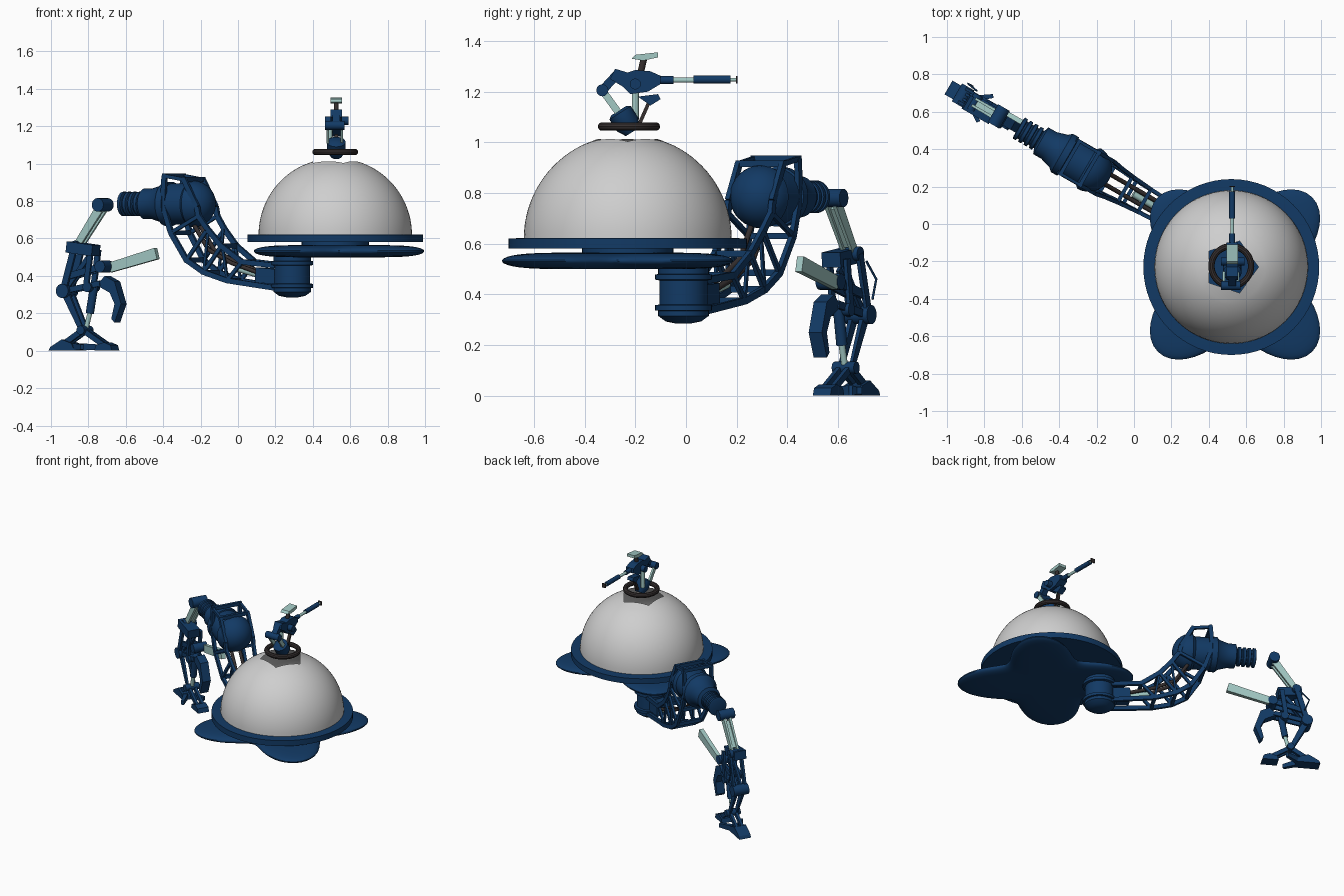
import bpy, bmesh, math
from mathutils import Vector, Matrix

cube = bpy.data.objects.get("Cube")
if cube:
    bpy.data.objects.remove(cube, do_unlink=True)


def material(name, rgb):
    m = bpy.data.materials.new(name)
    m.use_nodes = True
    m.diffuse_color = (*rgb, 1)
    m.node_tree.nodes["Principled BSDF"].inputs["Base Color"].default_value = (*rgb, 1)
    return m


NAVY = material("navy blue", (0.006, 0.042, 0.13))
GREY = material("light grey", (0.62, 0.62, 0.62))
TEAL = material("pale teal", (0.36, 0.58, 0.55))
DARK = material("dark brown", (0.035, 0.028, 0.028))


def finish(name, bm, mat, smooth=True):
    bmesh.ops.recalc_face_normals(bm, faces=bm.faces)
    me = bpy.data.meshes.new(name)
    bm.to_mesh(me)
    bm.free()
    me.materials.append(mat)
    ob = bpy.data.objects.new(name, me)
    bpy.context.collection.objects.link(ob)
    if smooth:
        bpy.ops.object.select_all(action='DESELECT')
        ob.select_set(True)
        bpy.context.view_layer.objects.active = ob
        bpy.ops.object.shade_smooth_by_angle(angle=math.radians(35))
    return ob


def axes(a, b, side=None):
    """Frame at a whose z runs to b and whose x lies along side."""
    z = (b - a).normalized()
    side = side or (Vector((1, 0, 0)) if abs(z.x) < 0.9 else Vector((0, 1, 0)))
    y = z.cross(side).normalized()
    m = Matrix((y.cross(z), y, z)).transposed().to_4x4()
    m.translation = a
    return m


def lathe(name, a, b, profile, mat, n=32, rule=None):
    """Spin (radius, height) points about the axis from a towards b."""
    bm = bmesh.new()
    rings = []
    for i, (r, h) in enumerate(profile):
        ring = []
        for k in range(n):
            t = math.tau * k / n
            rr, hh = rule(i, t, r, h) if rule else (r, h)
            ring.append(bm.verts.new((rr * math.cos(t), rr * math.sin(t), hh)))
        rings.append(ring)
    for lo, hi in zip(rings, rings[1:]):
        for k in range(n):
            j = (k + 1) % n
            bm.faces.new((lo[k], lo[j], hi[j], hi[k]))
    if name != "dome":
        bm.faces.new(rings[0][::-1])
        bm.faces.new(rings[-1])
    bm.transform(axes(a, b))
    return finish(name, bm, mat)


def rod(name, a, b, r, mat=NAVY, r2=None, n=12):
    return lathe(name, a, b, [(r, 0), (r2 or r, (b - a).length)], mat, n)


def beam(name, a, b, wide, deep, mat=NAVY, side=None, taper=1):
    """Box from a to b, wide along side, tapering towards b."""
    bm = bmesh.new()
    bmesh.ops.create_cube(bm, size=1)
    for v in bm.verts:
        k = taper if v.co.z > 0 else 1
        v.co = (v.co.x * wide * k, v.co.y * deep * k, (v.co.z + 0.5) * (b - a).length)
    bm.transform(axes(a, b, side))
    return finish(name, bm, mat, False)


def plate(name, pts, thick, side, mat=NAVY):
    """Flat outline given a thickness along side."""
    bm = bmesh.new()
    f = bm.faces.new([bm.verts.new(p - side * thick / 2) for p in pts])
    new = bmesh.ops.extrude_face_region(bm, geom=[f])["geom"]
    bmesh.ops.translate(bm, vec=side * thick, verts=[v for v in new if isinstance(v, bmesh.types.BMVert)])
    return finish(name, bm, mat, False)


def tube(name, pts, r, mat=NAVY):
    cu = bpy.data.curves.new(name, 'CURVE')
    cu.dimensions = '3D'
    cu.bevel_depth = r
    cu.bevel_resolution = 1
    cu.use_fill_caps = True
    sp = cu.splines.new('POLY')
    sp.points.add(len(pts) - 1)
    for p, q in zip(sp.points, pts):
        p.co = (*q, 1)
    cu.materials.append(mat)
    ob = bpy.data.objects.new(name, cu)
    bpy.context.collection.objects.link(ob)


UP = Vector((0, 0, 1))
X = Vector((1, 0, 0))

# Dome with a five-sided opening, on a round rim
C = Vector((0.52, -0.23, 0.62))
R = 0.41


def opening(i, t, r, h):
    if i == 0:
        r = 0.118 / math.cos((t % (math.tau / 5)) - math.pi / 5)
        h = math.sqrt(R * R - r * r)
    return r, h


steps = [math.radians(a) for a in range(22, 91, 4)]
lathe("dome", C, C + UP, [(R * math.sin(a), R * math.cos(a)) for a in steps], GREY, 80, opening)
lathe("dome_rim", C, C + UP, [(0.47, -0.04), (0.47, 0), (0.40, 0.003)], NAVY, 64)
rod("rim_hub", C - UP * 0.08, C - UP * 0.03, 0.18, n=40)

# Four-lobed cushion below the rim
L = Vector((0.54, -0.27, 0.532))
bulge = [(math.sin(a), -0.033 * math.cos(a)) for a in [0.1 + 0.196 * k for k in range(16)]]
flat = [(r ** 0.35, h) for r, h in bulge]
lathe("lobed_base", L, L + UP, flat, NAVY, 96,
      lambda i, t, r, h: (r * (0.46 - 0.125 * math.cos(4 * t)), h))

# Pivot drum
D = Vector((0.29, -0.01, 0))
lathe("pivot_drum", D, D + UP, [(0.03, 0.285), (0.07, 0.293), (0.1, 0.315), (0.1, 0.335), (0.112, 0.337),
      (0.112, 0.357), (0.095, 0.36), (0.095, 0.455), (0.112, 0.458), (0.112, 0.478), (0.1, 0.48), (0.1, 0.52)], NAVY, 40)

# Arm frame: s runs out along the arm, t across it
OUT = Vector((-math.cos(math.pi / 6), 0.5, 0))
SIDE = Vector((-0.5, -math.cos(math.pi / 6), 0))


def P(s, z, t=0.0):
    return D + OUT * s + SIDE * t + UP * z


# Open cage of the arm
outer = [(0.07, 0.335), (0.36, 0.375), (0.5, 0.42), (0.6, 0.485), (0.69, 0.63), (0.74, 0.78), (0.73, 0.935)]
inner = [(0.07, 0.455), (0.27, 0.475), (0.39, 0.56), (0.47, 0.65), (0.52, 0.72), (0.53, 0.77), (0.61, 0.915)]
widths = [0.06, 0.07, 0.08, 0.09, 0.1, 0.1, 0.1]
for sgn, tag in ((1, "right"), (-1, "left")):
    for rail, label in ((outer, "outer"), (inner, "inner")):
        pts = [P(s, z, sgn * w) for (s, z), w in zip(rail, widths)]
        for a, b in zip(pts, pts[1:]):
            beam(f"{label}_rail_{tag}", a, b, 0.02, 0.028, NAVY, SIDE)
    for i in (1, 2, 3, 4, 6):
        beam(f"cage_strut_{tag}", P(*outer[i], sgn * widths[i]), P(*inner[i], sgn * widths[i]), 0.016, 0.02, NAVY, SIDE)
    for i in (1, 2):
        beam(f"cage_brace_{tag}", P(*outer[i], sgn * widths[i]), P(*inner[i + 1], sgn * widths[i]), 0.012, 0.014, NAVY, SIDE)
for rail in (outer, inner):
    for (s, z), w in list(zip(rail, widths))[1:]:
        if 0.65 > z or z > 0.9:
            beam("cage_crossbar", P(s, z, -w - 0.01), P(s, z, w + 0.01), 0.025, 0.02, NAVY, UP)
beam("cage_root", P(0.06, 0.395), P(0.2, 0.405), 0.1, 0.08, NAVY, SIDE)
rod("arm_piston", P(0.18, 0.4), P(0.34, 0.44), 0.018, TEAL)
for t in (-0.03, 0.03):
    tube("arm_hose", [P(0.2, 0.42, t), P(0.36, 0.47, t), P(0.5, 0.54, t), P(0.6, 0.69, t)], 0.012, DARK)

# Motor with a round end and ribbed sleeve
prof = [(0.125 * math.sin(a), 0.125 - 0.125 * math.cos(a)) for a in [0.15 + 0.2 * k for k in range(8)]]
prof += [(0.11, 0.14), (0.11, 0.25), (0.118, 0.252), (0.118, 0.29), (0.1, 0.31), (0.082, 0.37), (0.082, 0.42), (0.055, 0.43)]
for k in range(4):
    h = 0.435 + k * 0.033
    prof += [(0.052, h), (0.065, h + 0.004), (0.065, h + 0.021), (0.052, h + 0.025)]
lathe("motor", P(0.49, 0.785), P(1.0, 0.785), prof, NAVY, 36)


# Leg: linkage of paired bars and pins
def pin(name, s, z, r, half, mat=NAVY):
    rod(name, P(s, z, -half), P(s, z, half), r, mat, n=20)


def pair(name, a, b, gap, wide, deep, mat=NAVY, taper=1):
    for sgn in (-1, 1):
        beam(name, P(*a, sgn * gap), P(*b, sgn * gap), wide, deep, mat, SIDE, taper)


pin("hip_pin", 1.17, 0.78, 0.036, 0.055)
pair("upper_link", (1.17, 0.77), (1.32, 0.56), 0.02, 0.016, 0.048, TEAL, 0.8)
beam("upper_link_web", P(1.19, 0.74), P(1.3, 0.59), 0.03, 0.02, TEAL, SIDE)
pin("knee_pin", 1.32, 0.56, 0.028, 0.045)
beam("knee_block", P(1.2, 0.535, 0.02), P(1.36, 0.555, 0.02), 0.085, 0.06, NAVY, SIDE)
beam("side_blade", P(0.855, 0.52, -0.035), P(1.14, 0.445, -0.035), 0.03, 0.062, TEAL, SIDE, 0.85)
pin("blade_pin", 1.16, 0.45, 0.032, 0.05)
pair("thigh_front", (1.32, 0.56), (1.39, 0.32), 0.04, 0.016, 0.035)
pair("thigh_back", (1.22, 0.54), (1.25, 0.34), 0.04, 0.016, 0.03)
pair("thigh_link", (1.16, 0.45), (1.36, 0.4), 0.03, 0.016, 0.035)
pair("lower_link", (1.39, 0.32), (1.17, 0.36), 0.028, 0.014, 0.03)
pair("thigh_brace", (1.25, 0.5), (1.38, 0.34), 0.015, 0.014, 0.025)
pin("shin_pin", 1.39, 0.32, 0.038, 0.055)
pin("middle_pin", 1.24, 0.34, 0.026, 0.05)
pair("shin", (1.4, 0.34), (1.29, 0.12), 0.025, 0.02, 0.045, NAVY, 0.6)
rod("shin_piston", P(1.22, 0.36), P(1.25, 0.2), 0.022)
rod("shin_piston_rod", P(1.25, 0.2), P(1.28, 0.09), 0.013, TEAL)
plate("calf_guard", [P(*p) for p in ((1.14, 0.4), (1.08, 0.37), (1.04, 0.25), (1.08, 0.15), (1.1, 0.17),
      (1.08, 0.25), (1.11, 0.31), (1.19, 0.35))], 0.06, SIDE)
tube("leg_hose", [P(1.34, 0.53, -0.06), P(1.4, 0.46, -0.07), P(1.37, 0.38, -0.07)], 0.005)

# Foot with splayed toe and heel pads
pin("ankle_pin", 1.28, 0.11, 0.024, 0.05)
pair("toe_strut", (1.28, 0.11), (1.4, 0.035), 0.02, 0.018, 0.03)
pair("heel_strut", (1.28, 0.11), (1.15, 0.03), 0.02, 0.018, 0.028)
plate("toe_pad", [P(*p) for p in ((1.32, 0), (1.48, 0), (1.47, 0.02), (1.4, 0.06), (1.34, 0.04))], 0.085, SIDE)
plate("heel_pad", [P(*p) for p in ((1.09, 0), (1.2, 0), (1.19, 0.03), (1.14, 0.045), (1.1, 0.03))], 0.08, SIDE)
for sgn in (-1, 1):
    beam("side_toe", P(1.33, 0.02, sgn * 0.02), P(1.25, 0.02, sgn * 0.08), 0.04, 0.03, NAVY, UP, 0.7)


# Ring and turret above the dome
def T(y, z, x=0.0):
    return Vector((0.525 + x, y, z))


circle = [(0.106 + 0.017 * math.cos(a), 0.017 * math.sin(a)) for a in [math.tau * k / 10 for k in range(11)]]
bm = bmesh.new()
loop = [bm.verts.new((r, 0, h)) for r, h in circle[:-1]]
edges = [bm.edges.new((loop[k], loop[(k + 1) % 10])) for k in range(10)]
bmesh.ops.spin(bm, geom=loop + edges, axis=UP, cent=(0, 0, 0), angle=math.tau, steps=48, use_merge=True)
bmesh.ops.remove_doubles(bm, verts=bm.verts, dist=1e-5)
bm.transform(Matrix.Translation((0.52, -0.225, 1.062)))
finish("turret_ring", bm, DARK)

lathe("turret_base", T(-0.265, 1.125), T(-0.215, 1.045), [(0.035, 0), (0.05, 0.01), (0.05, 0.065), (0.03, 0.1)], NAVY, 20)
for x in (-0.045, 0.03):
    beam("turret_link", T(-0.33, 1.205, x), T(-0.265, 1.115, x), 0.014, 0.028, TEAL, X)
rod("turret_elbow", T(-0.33, 1.205, -0.06), T(-0.33, 1.205, 0.045), 0.024)
beam("turret_arm", T(-0.33, 1.205), T(-0.27, 1.27), 0.04, 0.035, NAVY, X)
plate("turret_body", [T(*p) for p in ((-0.3, 1.25), (-0.28, 1.29), (-0.23, 1.275), (-0.2, 1.285), (-0.14, 1.28),
      (-0.1, 1.262), (-0.1, 1.23), (-0.15, 1.2), (-0.22, 1.19), (-0.25, 1.22))], 0.06, X)
rod("turret_trunnion", T(-0.2, 1.23, -0.06), T(-0.2, 1.23, 0.065), 0.022)
rod("turret_post", T(-0.2, 1.09, -0.035), T(-0.2, 1.23, -0.035), 0.014, TEAL)
beam("turret_brace", T(-0.185, 1.07), T(-0.145, 1.16), 0.02, 0.014, DARK, X)
plate("turret_wedge", [T(*p) for p in ((-0.19, 1.18), (-0.11, 1.19), (-0.1, 1.17), (-0.14, 1.145))], 0.045, X)
rod("sight_stalk", T(-0.18, 1.27), T(-0.165, 1.335), 0.013, DARK)
plate("sight_head", [T(*p) for p in ((-0.215, 1.33), (-0.2, 1.345), (-0.11, 1.355), (-0.11, 1.335), (-0.17, 1.322))], 0.06, X, TEAL)
rod("barrel_root", T(-0.11, 1.245), T(-0.05, 1.245), 0.016)
rod("barrel_rod", T(-0.05, 1.245), T(0.03, 1.245), 0.01, TEAL)
rod("barrel_sleeve", T(0.03, 1.247), T(0.175, 1.247), 0.016)
rod("barrel_tip", T(0.175, 1.247), T(0.2, 1.247), 0.007, TEAL)
beam("barrel_hook", T(0.2, 1.232), T(0.2, 1.262), 0.03, 0.006, DARK, X)
